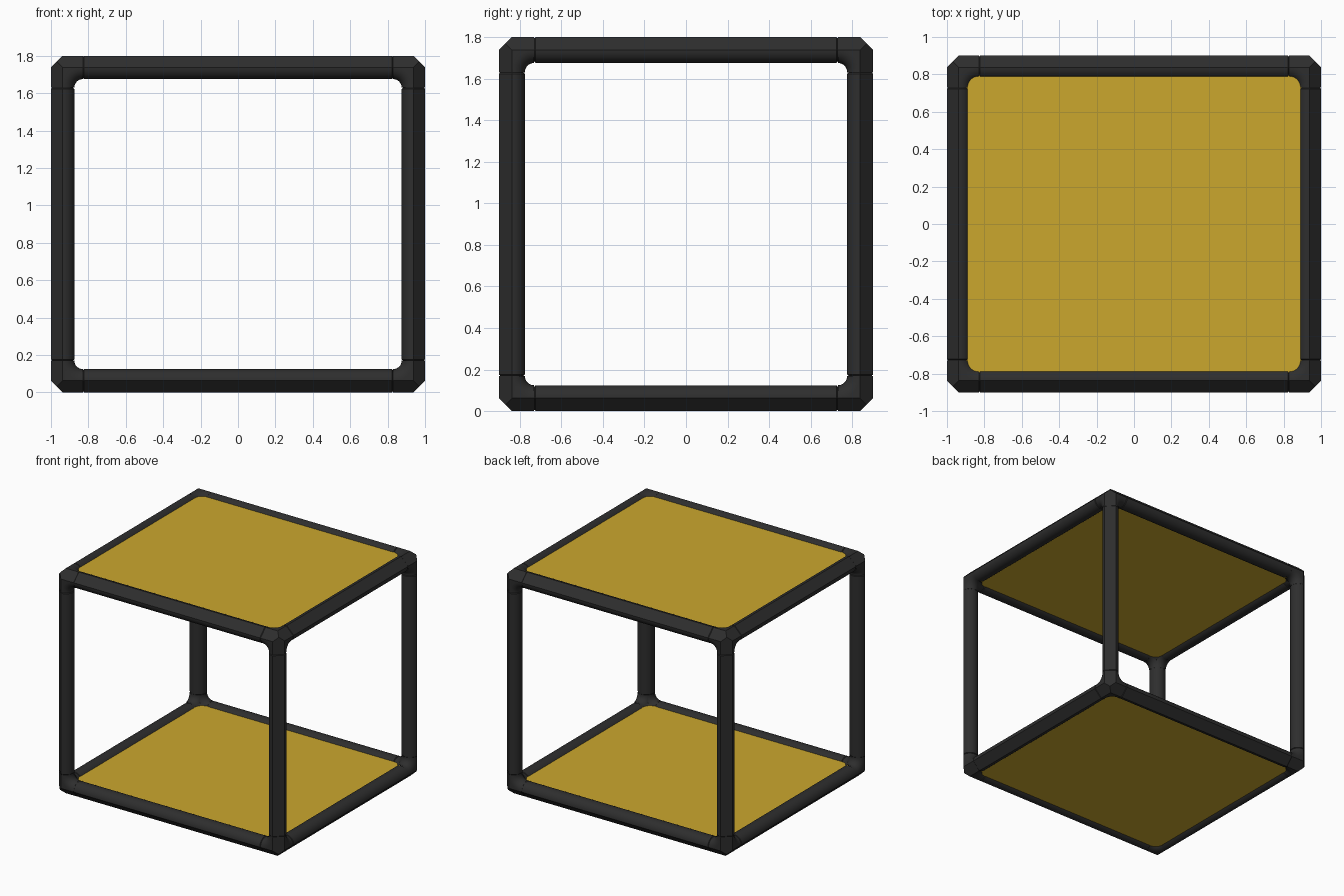
import bpy, bmesh, math
from itertools import product
from mathutils import Vector

cube = bpy.data.objects.get("Cube")
if cube:
    bpy.data.objects.remove(cube, do_unlink=True)

R_BAR = 0.0625                                   # bar half thickness
BEND = 0.1075                                    # corner elbow radius
HALF = Vector((1.0, 0.9, 0.9)) - Vector((R_BAR,) * 3)   # bar centre lines
MID = Vector((0, 0, 0.9))
AXES = "xyz"


def material(name, rgb):
    mat = bpy.data.materials.new(name)
    mat.use_nodes = True
    mat.diffuse_color = (*rgb, 1)
    mat.node_tree.nodes["Principled BSDF"].inputs["Base Color"].default_value = (*rgb, 1)
    return mat


BLACK = material("charcoal_black", (0.027, 0.027, 0.027))
YELLOW = material("mustard_yellow", (0.6, 0.39, 0.027))


def finish(bm, name, mat, location):
    bmesh.ops.remove_doubles(bm, verts=bm.verts, dist=1e-5)
    mesh = bpy.data.meshes.new(name)
    bm.to_mesh(mesh)
    bm.free()
    mesh.materials.append(mat)
    mesh.shade_smooth()
    mesh.set_sharp_from_angle(angle=math.radians(30))
    obj = bpy.data.objects.new(name, mesh)
    obj.location = location
    bpy.context.collection.objects.link(obj)
    return obj


def add_face(bm, points, inside):
    """Add a face whose normal points away from the inside point."""
    face = bm.faces.new([bm.verts.new(p) for p in points])
    face.normal_update()
    if face.normal.dot(face.calc_center_median() - inside) < 0:
        face.normal_flip()


def on_axes(pairs):
    p = Vector((0, 0, 0))
    for axis, value in pairs:
        p[axis] = value
    return p


# Bars: round section with the outer quarter cut flat, thinner inside the corners
def make_bar(axis, su, sv):
    u, v = (axis + 1) % 3, (axis + 2) % 3
    end, joint = HALF[axis], HALF[axis] - BEND
    core = R_BAR - 0.006
    stations = [(-end, core), (-joint + 0.002, core), (-joint + 0.007, R_BAR),
                (joint - 0.007, R_BAR), (joint - 0.002, core), (end, core)]
    steps = 24
    angles = [math.radians(90 + 270 * i / steps) for i in range(steps + 1)]
    rings = [[on_axes([(axis, t), (u, su * r * math.cos(a)), (v, sv * r * math.sin(a))])
              for a in angles] for t, r in stations]
    bm = bmesh.new()
    for lo, hi in zip(rings, rings[1:]):
        inside = on_axes([(axis, (lo[0][axis] + hi[0][axis]) / 2)])
        for i in range(len(angles)):
            j = (i + 1) % len(angles)
            add_face(bm, [lo[i], lo[j], hi[j], hi[i]], inside)
    centre = MID + on_axes([(u, su * HALF[u]), (v, sv * HALF[v])])
    finish(bm, f"frame_bar_{AXES[axis]}", BLACK, centre)


# Corners: three filleted elbows inside, flat faces and chamfers outside
def make_corner(signs):
    bm = bmesh.new()
    arc_steps, tube_steps = 10, 12

    def place(p):
        return Vector([c * s for c, s in zip(p, signs)])

    for a in range(3):
        u, v = (a + 1) % 3, (a + 2) % 3

        def elbow(t, height, radius):
            return place(on_axes([(a, height), (u, -BEND + radius * math.cos(t)),
                                  (v, -BEND + radius * math.sin(t))]))

        arc = [math.pi / 2 * i / arc_steps for i in range(arc_steps + 1)]
        tube = [math.pi * i / tube_steps for i in range(tube_steps + 1)]
        tip = place(on_axes([(a, R_BAR)]))
        for t0, t1 in zip(arc, arc[1:]):
            add_face(bm, [tip, elbow(t0, R_BAR, BEND), elbow(t1, R_BAR, BEND)], Vector())
            for p0, p1 in zip(tube, tube[1:]):
                add_face(bm, [elbow(t, R_BAR * math.cos(p), BEND - R_BAR * math.sin(p))
                              for t, p in ((t0, p0), (t1, p0), (t1, p1), (t0, p1))],
                         elbow((t0 + t1) / 2, 0, BEND))
        chamfer = [on_axes([(a, -BEND), (u, R_BAR)]), on_axes([(u, R_BAR)]),
                   Vector((R_BAR / 2,) * 3),
                   on_axes([(v, R_BAR)]), on_axes([(a, -BEND), (v, R_BAR)])]
        add_face(bm, [place(p) for p in chamfer], place(on_axes([(a, -BEND / 2)])))
    finish(bm, "frame_corner", BLACK, MID + Vector([h * s for h, s in zip(HALF, signs)]))


# Panels: slabs held between the bars
def make_panel(name, side):
    bm = bmesh.new()
    bmesh.ops.create_cube(bm, size=2)
    bmesh.ops.scale(bm, vec=(HALF.x, HALF.y, 0.04), verts=bm.verts)
    finish(bm, name, YELLOW, MID + Vector((0, 0, side * HALF.z)))


for axis, su, sv in product(range(3), (-1, 1), (-1, 1)):
    make_bar(axis, su, sv)
for signs in product((-1, 1), repeat=3):
    make_corner(signs)
make_panel("bottom_panel", -1)
make_panel("top_panel", 1)
